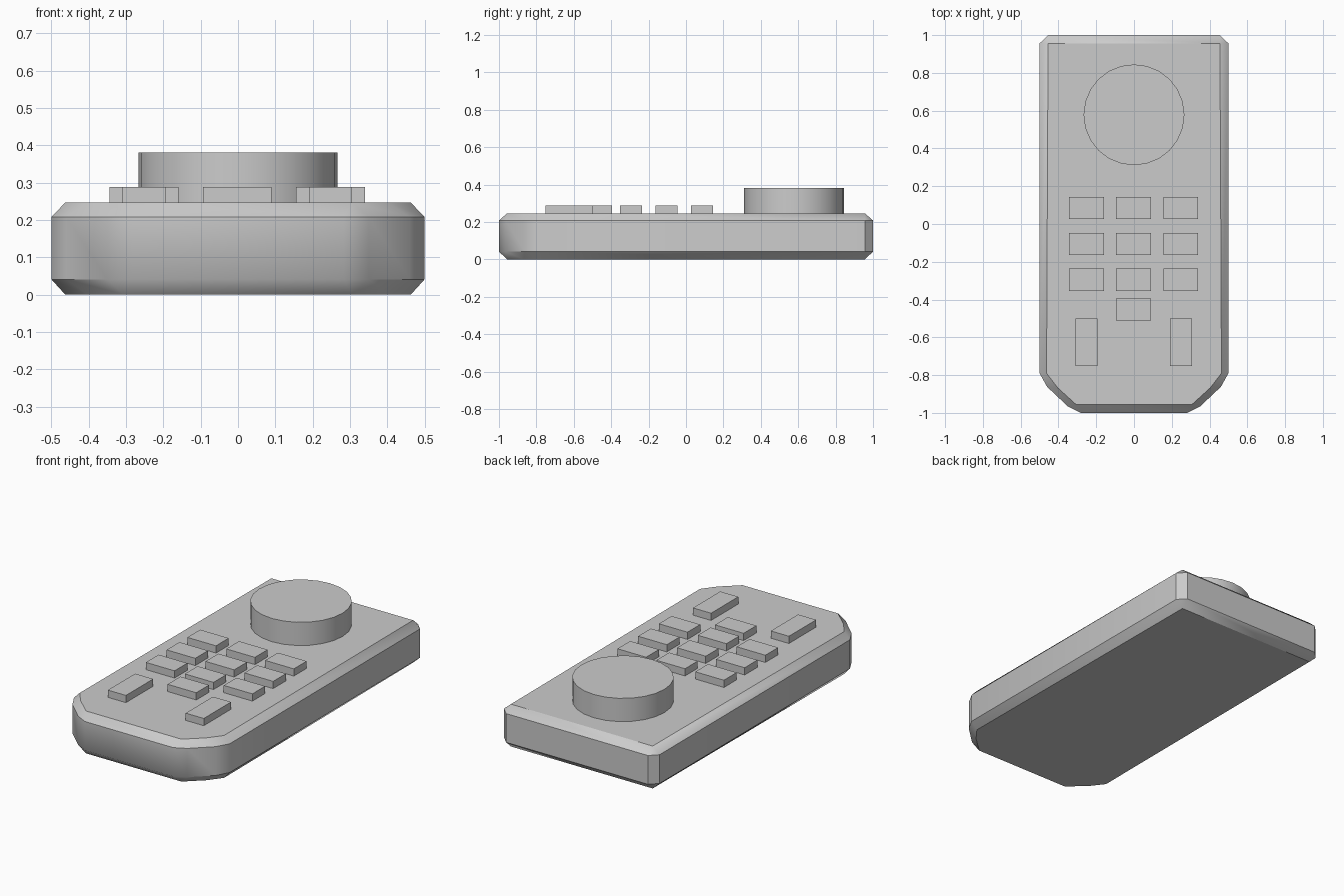
import bpy, bmesh, math

if "Cube" in bpy.data.objects:
    bpy.data.objects.remove(bpy.data.objects["Cube"])

def finish(bm, name):
    bmesh.ops.remove_doubles(bm, verts=bm.verts, dist=1e-5)
    bmesh.ops.recalc_face_normals(bm, faces=bm.faces)
    me = bpy.data.meshes.new(name)
    bm.to_mesh(me)
    bm.free()
    ob = bpy.data.objects.new(name, me)
    bpy.context.collection.objects.link(ob)
    return ob

def smooth(ob, angle):
    bpy.ops.object.select_all(action='DESELECT')
    bpy.context.view_layer.objects.active = ob
    ob.select_set(True)
    bpy.ops.object.shade_smooth_by_angle(angle=math.radians(angle))

def box(name, x, y, sx, sy, z0=0.235, z1=0.288):
    bm = bmesh.new()
    bmesh.ops.create_cube(bm, size=1)
    for v in bm.verts:
        v.co = (x + v.co.x * sx, y + v.co.y * sy, (z0 + z1) / 2 + v.co.z * (z1 - z0))
    return finish(bm, name)

def mirrored(half):
    return half + [(-x, y) for x, y in reversed(half)]

# Handset body: half outlines of the side wall and of the chamfered top/bottom faces
outer = mirrored([(.455, 1), (.5, .956), (.5, -.79), (.46, -.862), (.35, -.966), (.283, -1)])
inner = mirrored([(.455, .956), (.455, .956), (.463, -.79), (.404, -.867), (.306, -.956), (.306, -.956)])
bm = bmesh.new()
rings = [[bm.verts.new((x, y, z)) for x, y in pts]
         for pts, z in ((inner, 0), (outer, .041), (outer, .208), (inner, .246))]
n = len(outer)
for a, b in zip(rings, rings[1:]):
    for i in range(n):
        j = (i + 1) % n
        bm.faces.new((a[i], a[j], b[j], b[i]))
bm.faces.new(rings[0])
bm.faces.new(rings[-1])
body = finish(bm, "handset_body")
smooth(body, 37)

# Round dial
bm = bmesh.new()
bmesh.ops.create_cone(bm, cap_ends=True, segments=24, radius1=.267, radius2=.267, depth=.15)
bmesh.ops.translate(bm, verts=bm.verts, vec=(0, .578, .306))
dial = finish(bm, "round_dial")
smooth(dial, 30)

# Keypad: three rows of three plus one centre key
for r, y in enumerate((.085, -.105, -.295)):
    for c, x in enumerate((-.252, -.002, .248)):
        box(f"key_{r}_{c}", x, y, .184, .117)
box("key_bottom", -.002, -.453, .184, .117)

# Tall side keys
for side, x in (("left", -.252), ("right", .248)):
    box(f"tall_key_{side}", x, -.626, .116, .25)
